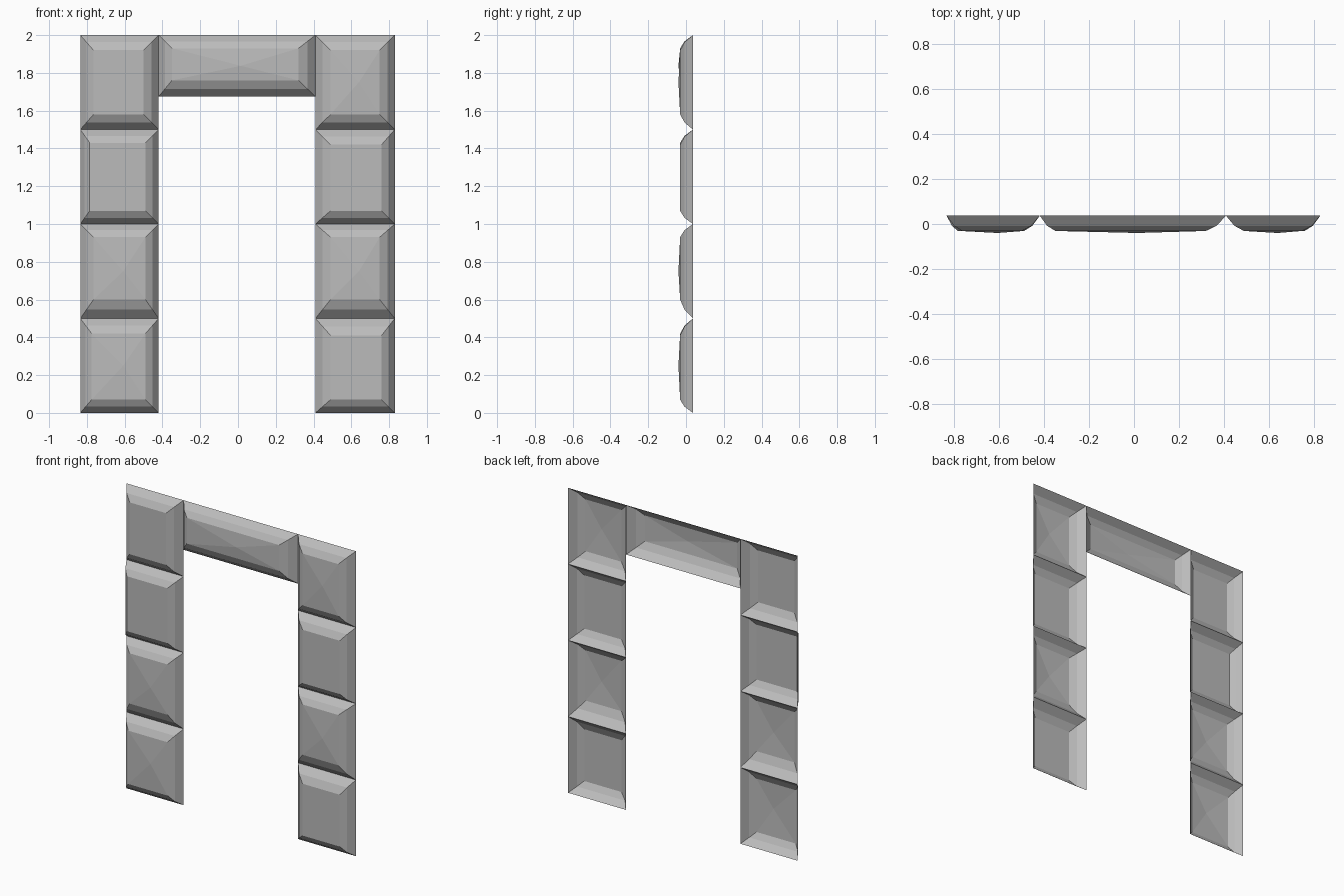
import bpy
import bmesh

cube = bpy.data.objects.get("Cube")
if cube:
    bpy.data.objects.remove(cube)

stone_grey = bpy.data.materials.new("stone_grey")
stone_grey.use_nodes = True
GREY = (0.5, 0.5, 0.5, 1)
stone_grey.diffuse_color = GREY
stone_grey.node_tree.nodes["Principled BSDF"].inputs["Base Color"].default_value = GREY

BACK, SHOULDER, FACE, PEAK = 0.037, -0.008, -0.031, -0.04


def ring(bm, bounds, inset, y):
    """Rectangle of vertices, inset by (left, right, bottom, top)."""
    x0, x1, z0, z1 = bounds
    l, r, b, t = inset
    corners = ((x0 + l, z0 + b), (x1 - r, z0 + b), (x1 - r, z1 - t), (x0 + l, z1 - t))
    return [bm.verts.new((x, y, z)) for x, z in corners]


def bridge(bm, outer, inner):
    for i in range(4):
        j = (i + 1) % 4
        bm.faces.new((outer[i], outer[j], inner[j], inner[i]))


def stone(name, bounds, inset, peaked):
    """Open-backed stone face with a two-step bevel and a flat or peaked front."""
    bm = bmesh.new()
    rim = ring(bm, bounds, (0, 0, 0, 0), BACK)
    shoulder = ring(bm, bounds, [0.47 * i for i in inset], SHOULDER)
    face = ring(bm, bounds, inset, FACE)
    bridge(bm, rim, shoulder)
    bridge(bm, shoulder, face)
    if peaked:
        x0, x1, z0, z1 = bounds
        peak = bm.verts.new(((x0 + x1) / 2 + 0.02, PEAK, (z0 + z1) / 2))
        for i in range(4):
            bm.faces.new((face[i], face[(i + 1) % 4], peak))
    else:
        bm.faces.new(face)
    mesh = bpy.data.meshes.new(name)
    bm.to_mesh(mesh)
    bm.free()
    mesh.materials.append(stone_grey)
    obj = bpy.data.objects.new(name, mesh)
    bpy.context.collection.objects.link(obj)


# Jamb stones from the ground up: bevel insets and whether the front is peaked
right_jamb = [
    ((0.06, 0.07, 0.07, 0.08), True),
    ((0.07, 0.07, 0.1, 0.07), True),
    ((0.05, 0.07, 0.07, 0.07), False),
    ((0.07, 0.08, 0.08, 0.08), False),
]
left_jamb = [
    ((0.08, 0.07, 0.07, 0.09), False),
    ((0.08, 0.08, 0.1, 0.07), True),
    ((0.08, 0.07, 0.07, 0.08), False),
    ((0.08, 0.08, 0.08, 0.08), True),
]
for side, x0, x1, stones in (("right", -0.835, -0.42, right_jamb),
                             ("left", 0.41, 0.83, left_jamb)):
    for row, (inset, peaked) in enumerate(stones):
        stone(f"{side}_jamb_stone_{row + 1}", (x0, x1, row / 2, row / 2 + 0.5), inset, peaked)

# Lintel across the opening
stone("lintel_stone", (-0.42, 0.41, 1.675, 2), (0.07, 0.09, 0.085, 0.07), True)
